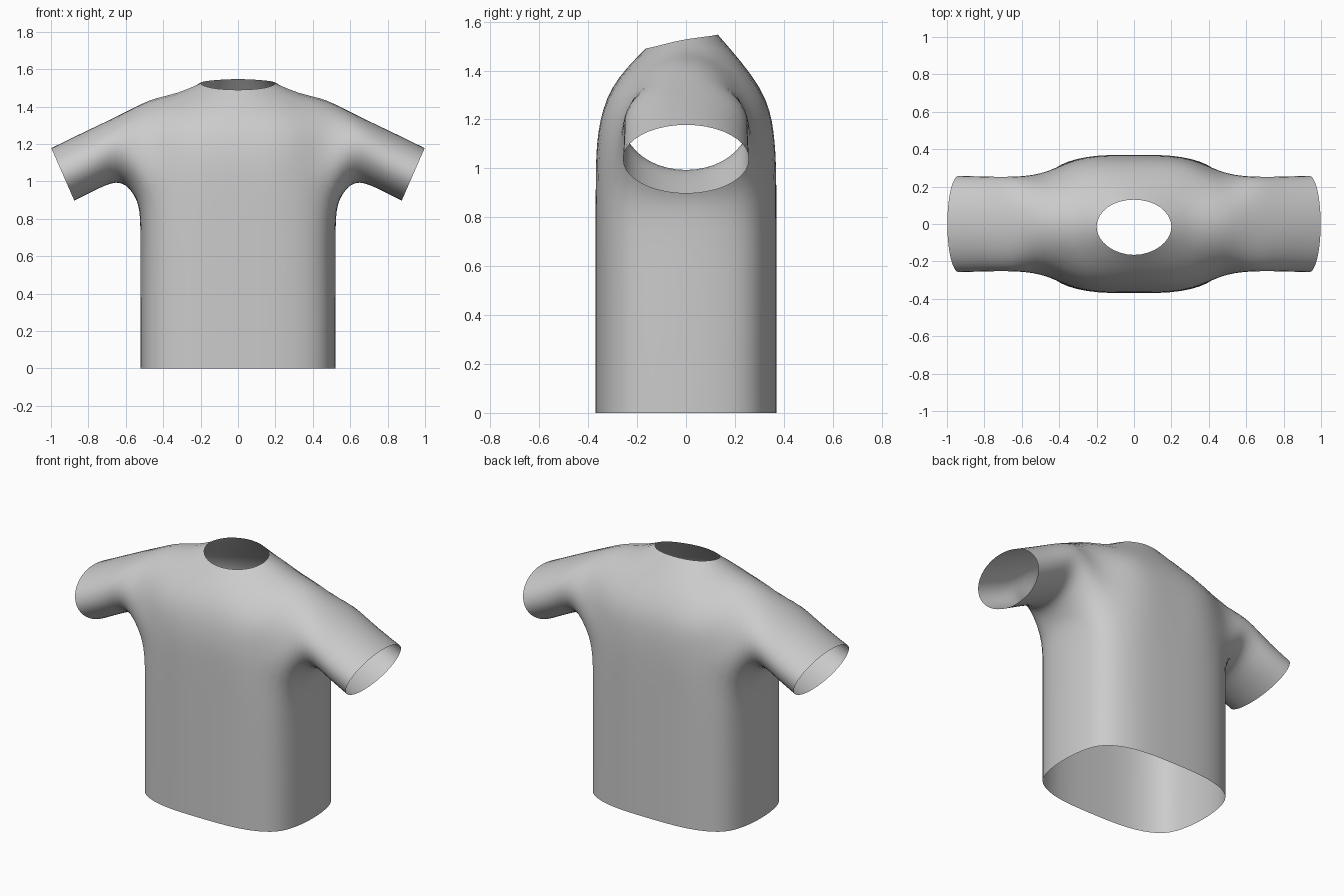
import bpy, bmesh, math
from mathutils import Vector

if "Cube" in bpy.data.objects:
    bpy.data.objects.remove(bpy.data.objects["Cube"])

verts, index, faces = [], {}, []


def vid(p):
    key = tuple(round(c, 4) + 0.0 for c in p)
    if key not in index:
        index[key] = len(verts)
        verts.append(key)
    return index[key]


def face(pts, sx, sy):
    faces.append([vid((p[0] * sx, p[1] * sy, p[2])) for p in pts])


def grid(rows, sx, sy):
    for a, b in zip(rows, rows[1:]):
        for i in range(len(a) - 1):
            face((a[i], a[i + 1], b[i + 1], b[i]), sx, sy)


def sleeve_arc(bottom, top, depth):
    # half ellipse from the underarm line to the shoulder line
    pts = []
    for k in range(6):
        t = math.pi * k / 5
        f = (1 - math.cos(t)) / 2
        pts.append((bottom[0] + (top[0] - bottom[0]) * f,
                    depth * math.sin(t),
                    bottom[1] + (top[1] - bottom[1]) * f))
    return pts


# torso: quarter cross-section repeated up to the armpit
section = [(0, .37), (.25, .358), (.43, .292), (.503, .17), (.522, 0)]
torso = [[(x, y, z) for x, y in section] for z in (0, .38, .74)]
row_a = [(0, .368, .98), (.25, .357, .98), (.468, .275, .975),
         (.535, .155, .915), (.545, 0, .905)]
row_b = [(0, .357, 1.15), (.25, .345, 1.15), (.45, .275, 1.15)]
row_c = [(0, .30, 1.33), (.25, .278, 1.33), (.44, .20, 1.34)]
shoulder = (.43, 0, 1.447)

# sleeve: armhole ring, then tilted ellipses to the cuff
armhole = [row_a[4], row_a[3], row_a[2], row_b[2], row_c[2], shoulder]
sleeve = [armhole,
          sleeve_arc((.625, .99), (.61, 1.366), .255),
          sleeve_arc((.74, .965), (.80, 1.275), .253),
          sleeve_arc((.875, .897), (.998, 1.178), .258)]

# neck opening: lower at the front, higher at the back
neck = {1: [(0, .13, 1.547), (.14, .09, 1.54)],
        -1: [(0, .165, 1.49), (.14, .12, 1.50)]}

for sx in (1, -1):
    for sy in (1, -1):
        grid(torso + [row_a], sx, sy)
        grid([row_a[:3], row_b, row_c], sx, sy)
        grid(sleeve, sx, sy)
        n0, n1 = neck[sy]
        n2 = (.2, -.015 * sy, 1.525)
        face((row_c[0], row_c[1], n1, n0), sx, sy)
        face((row_c[1], row_c[2], shoulder, n2, n1), sx, sy)

mesh = bpy.data.meshes.new("shirt")
mesh.from_pydata(verts, [], faces)
bm = bmesh.new()
bm.from_mesh(mesh)
bmesh.ops.recalc_face_normals(bm, faces=bm.faces[:])
bm.to_mesh(mesh)
bm.free()
shirt = bpy.data.objects.new("shirt", mesh)
bpy.context.collection.objects.link(shirt)
sub = shirt.modifiers.new("smooth", 'SUBSURF')
sub.levels = sub.render_levels = 2

# push the cage outwards until the smooth surface passes through the points
for _ in range(8):
    dg = bpy.context.evaluated_depsgraph_get()
    dg.update()
    ev = shirt.evaluated_get(dg)
    smooth = ev.to_mesh()
    limit = [smooth.vertices[i].co.copy() for i in range(len(verts))]
    ev.to_mesh_clear()
    for v, target, p in zip(mesh.vertices, verts, limit):
        v.co += Vector(target) - p
    mesh.update()
    mesh.update_tag()
    shirt.update_tag()

for poly in mesh.polygons:
    poly.use_smooth = True
